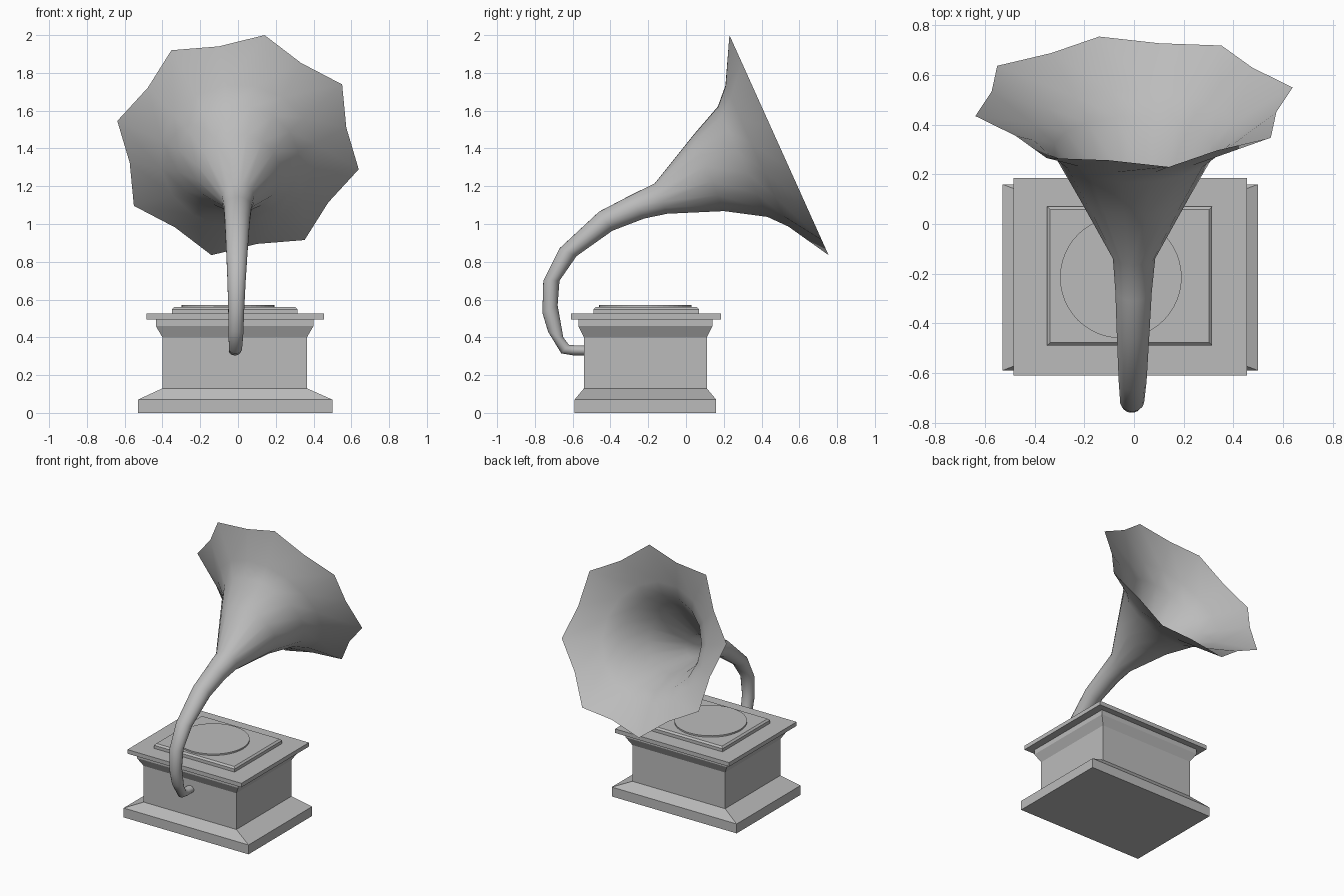
import bpy, bmesh, math
from mathutils import Vector

if "Cube" in bpy.data.objects:
    bpy.data.objects.remove(bpy.data.objects["Cube"])

gray = bpy.data.materials.new("plain gray")
gray.diffuse_color = (0.5, 0.5, 0.5, 1)
gray.use_nodes = True
gray.node_tree.nodes["Principled BSDF"].inputs["Base Color"].default_value = gray.diffuse_color


def finish(name, bm, smooth=False):
    bmesh.ops.recalc_face_normals(bm, faces=bm.faces)
    me = bpy.data.meshes.new(name)
    bm.to_mesh(me)
    bm.free()
    me.materials.append(gray)
    for p in me.polygons:
        p.use_smooth = smooth
    ob = bpy.data.objects.new(name, me)
    bpy.context.collection.objects.link(ob)
    return ob


def loft(bm, rings):
    """Join closed loops of points with quads; return the vertex loops."""
    loops = [[bm.verts.new(p) for p in r] for r in rings]
    for a, b in zip(loops, loops[1:]):
        n = len(a)
        for i in range(n):
            bm.faces.new((a[i], a[(i + 1) % n], b[(i + 1) % n], b[i]))
    return loops


def rect_stack(name, levels):
    """Solid from rectangles (x0, x1, y0, y1, z) stacked upward."""
    bm = bmesh.new()
    loops = loft(bm, [[(x0, y0, z), (x1, y0, z), (x1, y1, z), (x0, y1, z)]
                      for x0, x1, y0, y1, z in levels])
    bm.faces.new(loops[0])
    bm.faces.new(loops[-1])
    return finish(name, bm)


# Cabinet: stepped foot, straight body and flared cornice
foot = (-0.53, 0.50, -0.59, 0.16)
body = (-0.40, 0.365, -0.54, 0.11)
cornice = (-0.435, 0.40, -0.57, 0.14)
rect_stack("cabinet", [foot + (0,), foot + (0.07,), body + (0.13,), body + (0.40,),
                       cornice + (0.46,), cornice + (0.495,)])

# Lid plate and bevelled platform
lid = (-0.485, 0.455, -0.61, 0.185)
rect_stack("lid", [lid + (0.495,), lid + (0.525,)])
plat = (-0.35, 0.315, -0.49, 0.07)
rect_stack("platform", [plat + (0.525,), plat + (0.548,), (-0.338, 0.303, -0.478, 0.058, 0.56)])

# Turntable disc
bm = bmesh.new()
disc = loft(bm, [[(-0.053 + 0.245 * math.cos(i * math.tau / 48),
                   -0.215 + 0.245 * math.sin(i * math.tau / 48), z) for i in range(48)]
                 for z in (0.555, 0.571)])
bm.faces.new(disc[0])
bm.faces.new(disc[1])
finish("turntable", bm)

# Horn: rings given by outer and inner silhouette points (y, z) plus x half width
sections = [
    (-0.53, 0.305, -0.53, 0.355, 0.031),
    (-0.60, 0.305, -0.595, 0.358, 0.031),
    (-0.66, 0.315, -0.62, 0.36, 0.034),
    (-0.73, 0.43, -0.65, 0.40, 0.039),
    (-0.76, 0.53, -0.68, 0.57, 0.042),
    (-0.755, 0.70, -0.67, 0.70, 0.048),
    (-0.67, 0.87, -0.58, 0.83, 0.056),
    (-0.46, 1.065, -0.39, 0.965, 0.066),
    (-0.31, 1.143, -0.22, 1.03, 0.073),
    (-0.165, 1.215, -0.10, 1.055, 0.085),
    (0.04, 1.47, 0.20, 1.07, 0.22),
    (0.17, 1.62, 0.43, 1.04, 0.318),
    (0.21, 1.73, 0.54, 0.99, 0.405),
    (0.23, 2.0, 0.755, 0.835, 0.639),
]
twist = math.radians(12.4)
rings = []
for k, (yu, zu, yl, zl, w) in enumerate(sections):
    shift = -0.017 * max(0, 1 - k / 9)
    c = Vector((shift, (yu + yl) / 2, (zu + zl) / 2))
    up = Vector((0, (yu - yl) / 2, (zu - zl) / 2))
    rim = k == len(sections) - 1
    ring = []
    for i in range(16):
        a = twist + i * math.tau / 16
        # the rim is an eight-pointed scallop
        s = 1.024 * (0.89 if rim and i % 2 else 1)
        ring.append(c + s * (Vector((w * math.sin(a), 0, 0)) + up * math.cos(a)))
    rings.append(ring)
bm = bmesh.new()
loft(bm, rings)
finish("horn", bm, smooth=True)
